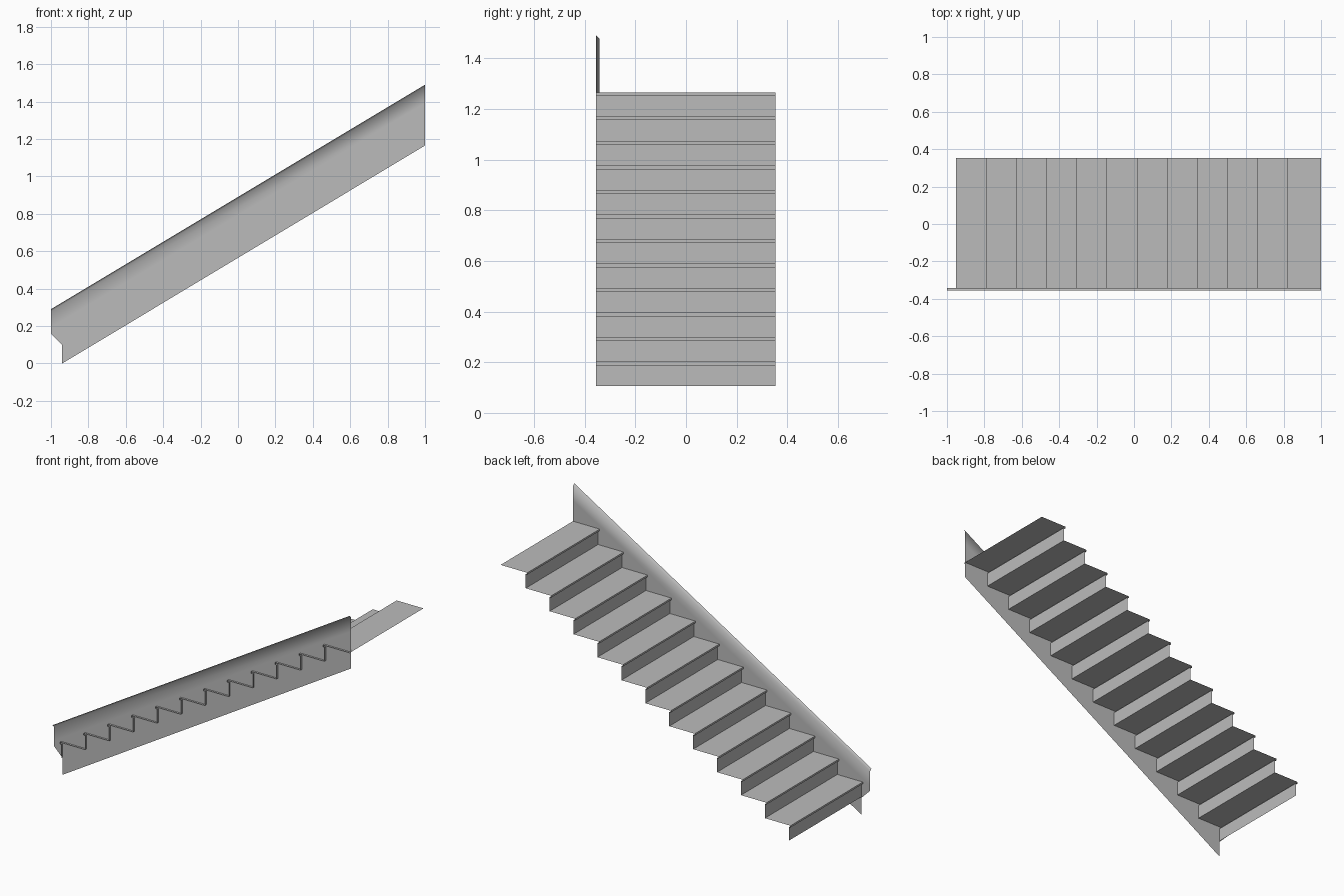
import bpy

cube = bpy.data.objects.get("Cube")
if cube:
    bpy.data.objects.remove(cube, do_unlink=True)

grey = bpy.data.materials.new("light_grey")
grey.use_nodes = True
colour = (0.5, 0.5, 0.5, 1)
grey.diffuse_color = colour
grey.node_tree.nodes["Principled BSDF"].inputs["Base Color"].default_value = colour


def make_object(name, verts, faces, smooth=False):
    mesh = bpy.data.meshes.new(name)
    mesh.from_pydata(verts, [], faces)
    mesh.materials.append(grey)
    mesh.polygons.foreach_set("use_smooth", [smooth] * len(faces))
    mesh.update()
    obj = bpy.data.objects.new(name, mesh)
    bpy.context.collection.objects.link(obj)
    return obj


# Flight of steps: one folded sheet of risers, nosings and treads
STEPS, RUN, RISE = 12, 0.161, 0.0968
NOSE = 0.011
FRONT, BACK = -0.355, 0.354
profile = [(-0.94, 0.106)]
for i in range(STEPS):
    x, z = -0.94 + i * RUN, 0.2 + i * RISE
    end = 1.0 if i == STEPS - 1 else x + RUN
    profile += [(x, z - NOSE), (x - NOSE, z - NOSE), (x - NOSE, z), (end, z)]

verts = [(x, y, z) for x, z in profile for y in (FRONT, BACK)]
faces = [(2 * i, 2 * i + 2, 2 * i + 3, 2 * i + 1) for i in range(len(profile) - 1)]
make_object("stair_steps", verts, faces)

# Side panel: a sheet with a narrow lip turned outward along its top edge
PANEL_Y = -0.342
LOW_TOP, HIGH_TOP = 0.29, 1.49
rows = [(FRONT, 0), (PANEL_Y, 0.012), (PANEL_Y, 0.1)]
verts = []
for y, drop in rows:
    verts += [(-1, y, LOW_TOP - drop), (1, y, HIGH_TOP - drop)]
faces = [(2 * i, 2 * i + 1, 2 * i + 3, 2 * i + 2) for i in range(len(rows) - 1)]

# Lower part of the panel, notched at the foot of the stair
foot = [(1, 1.165), (-0.94, 0), (-0.94, 0.1), (-1, 0.16)]
start = len(verts)
verts += [(x, PANEL_Y, z) for x, z in foot]
faces.append((start - 2, start - 1, *range(start, start + len(foot))))
make_object("side_panel", verts, faces, smooth=True)
